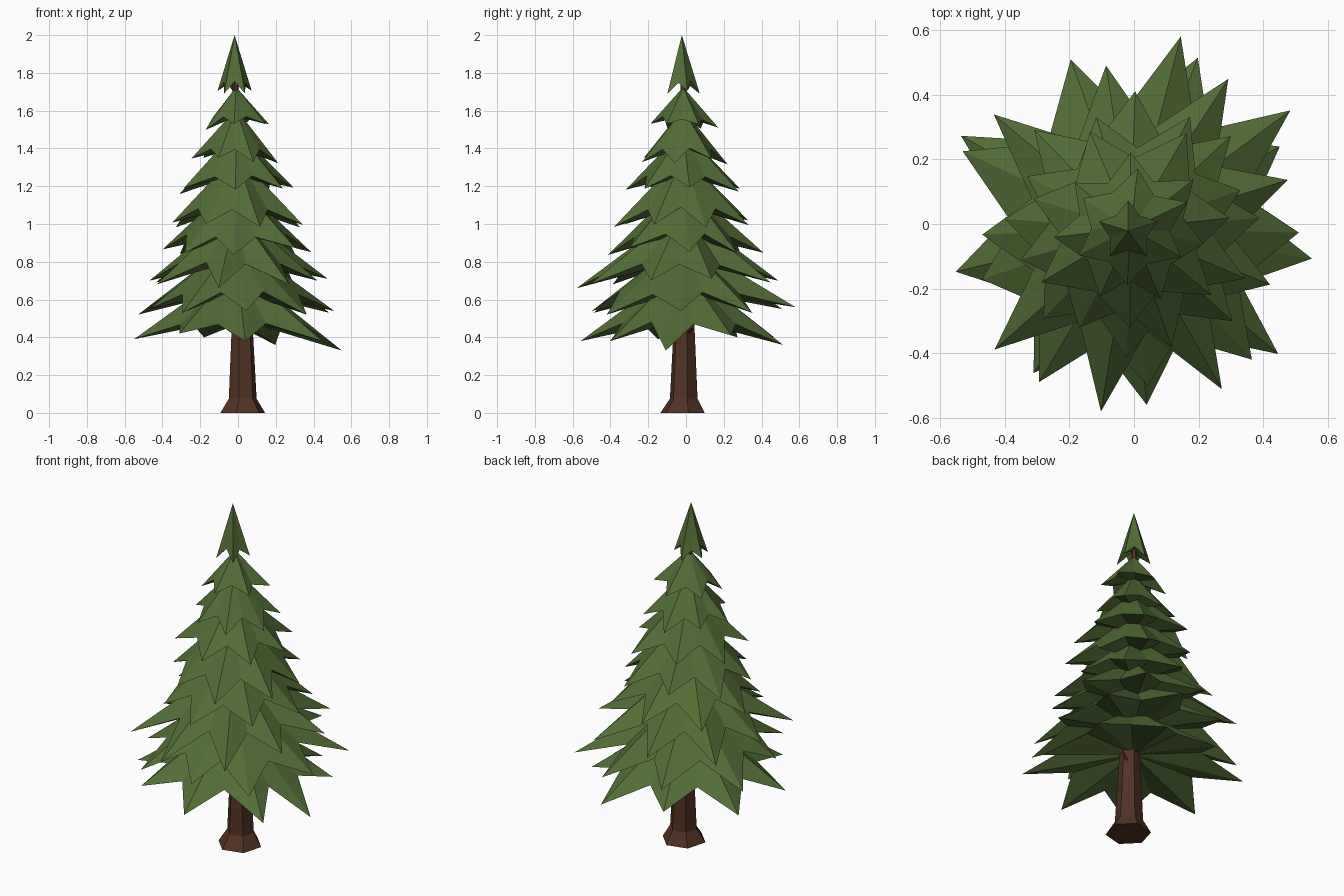
import bpy, bmesh, math, random
from mathutils import Vector

if "Cube" in bpy.data.objects:
    bpy.data.objects.remove(bpy.data.objects["Cube"])

random.seed(4)


def material(name, color):
    m = bpy.data.materials.new(name)
    m.diffuse_color = (*color, 1)
    m.use_nodes = True
    m.node_tree.nodes["Principled BSDF"].inputs["Base Color"].default_value = m.diffuse_color
    return m


GREEN = material("needles", (0.085, 0.15, 0.036))
BROWN = material("bark", (0.085, 0.032, 0.017))


def finish(name, bm, mat):
    bmesh.ops.recalc_face_normals(bm, faces=bm.faces)
    me = bpy.data.meshes.new(name)
    bm.to_mesh(me)
    bm.free()
    me.materials.append(mat)
    ob = bpy.data.objects.new(name, me)
    bpy.context.collection.objects.link(ob)


def tier(name, apex_z, tips, valley_r, valley_z, under_z, cx=-0.01, cy=-0.015, ox=0.0, oy=0.0):
    """Star-shaped skirt: folded top to the apex, shallow underside; tips = (angle, radius, z)."""
    bm = bmesh.new()
    top = bm.verts.new((cx, cy, apex_z))
    under = bm.verts.new((cx, cy, under_z))
    ring = []
    for i, (a, r, z) in enumerate(tips):
        b = tips[(i + 1) % len(tips)][0]
        if b <= a:
            b += 360
        t, v = math.radians(a), math.radians((a + b) / 2)
        vr = valley_r * random.uniform(0.97, 1.03)
        ring.append(bm.verts.new((ox + r * math.cos(t), oy + r * math.sin(t), z)))
        ring.append(bm.verts.new((cx + vr * math.cos(v), cy + vr * math.sin(v),
                                  valley_z + random.uniform(-0.01, 0.01))))
    for p, q in zip(ring, ring[1:] + ring[:1]):
        bm.faces.new((top, p, q))
        bm.faces.new((under, q, p))
    finish(name, bm, GREEN)


def loft(name, rings, sides, phase=0.0):
    """Tube through (center, radius) rings, capped at both ends."""
    bm = bmesh.new()
    loops = []
    for c, r in rings:
        loops.append([bm.verts.new((c[0] + r * math.cos(phase + math.tau * k / sides),
                                    c[1] + r * math.sin(phase + math.tau * k / sides), c[2]))
                      for k in range(sides)])
    for a, b in zip(loops, loops[1:]):
        for k in range(sides):
            n = (k + 1) % sides
            bm.faces.new((a[k], a[n], b[n], b[k]))
    bm.faces.new(loops[0])
    bm.faces.new(loops[-1])
    finish(name, bm, BROWN)


# Trunk with flared foot, leaning slightly
loft("trunk", [((0.025, -0.018, 0), 0.122), ((0.025, -0.012, 0.075), 0.076),
               ((0.022, -0.01, 0.48), 0.056), ((0, -0.01, 1.1), 0.037),
               ((-0.015, -0.015, 1.78), 0.014)], 6, 0.25)

# Three wide lower tiers
tier("tier_1", 0.78, [(-165, .57, .39), (-124, .555, .42), (-86, .56, .38), (-42, .60, .38),
                      (-11, .56, .33), (28, .51, .41), (69, .55, .36), (111, .50, .40),
                      (153, .60, .40)], 0.37, 0.475, 0.50)
tier("tier_2", 0.92, [(-160, .50, .55), (-121, .57, .53), (-85, .50, .54), (-49, .555, .52),
                      (-3, .51, .54), (36, .597, .53), (76, .597, .56), (111, .545, .55),
                      (157, .575, .52)], 0.36, 0.635, 0.65)
tier("tier_3", 1.08, [(-176, .47, .70), (-138, .58, .68), (-100, .588, .66), (-62, .578, .68),
                      (-24, .46, .70), (16, .494, .71), (57, .535, .69), (100, .497, .70),
                      (142, .55, .69)], 0.32, 0.79, 0.81)

# Narrowing upper tiers: points, tip radius, tip z, apex z, first angle
upper = [(8, .405, .855, 1.23, 0), (8, .37, 1.0, 1.37, 20), (7, .315, 1.175, 1.50, 8),
         (7, .235, 1.335, 1.61, -15), (6, .178, 1.515, 1.725, 28)]
for i, (n, r, z, az, a0) in enumerate(upper, 4):
    tips = [(a0 + 360 * k / n + random.uniform(-4, 4), r * random.uniform(0.95, 1.06),
             z + random.uniform(-0.02, 0.02)) for k in range(n)]
    drop = az - z
    tier(f"tier_{i}", az, tips, r * 0.69, z + drop * 0.22, z + drop * 0.26, ox=-0.005, oy=-0.008)

# Pointed crown
tier("crown", 2.0, [(-54 + 72 * k, 0.095, 1.69 + 0.015 * (k % 2)) for k in range(5)],
     0.06, 1.75, 1.765, -0.018, -0.022, -0.018, -0.022)

# Broken twig stubs under the lowest branches
for i, a in enumerate((0.5, 3.4)):
    d = Vector((math.cos(a), math.sin(a), 0))
    c = Vector((0.02, -0.01, 0.42))
    loft(f"twig_{i + 1}", [(c + d * 0.04, 0.012), (c + d * 0.09 + Vector((0, 0, 0.03)), 0.006)], 4)
